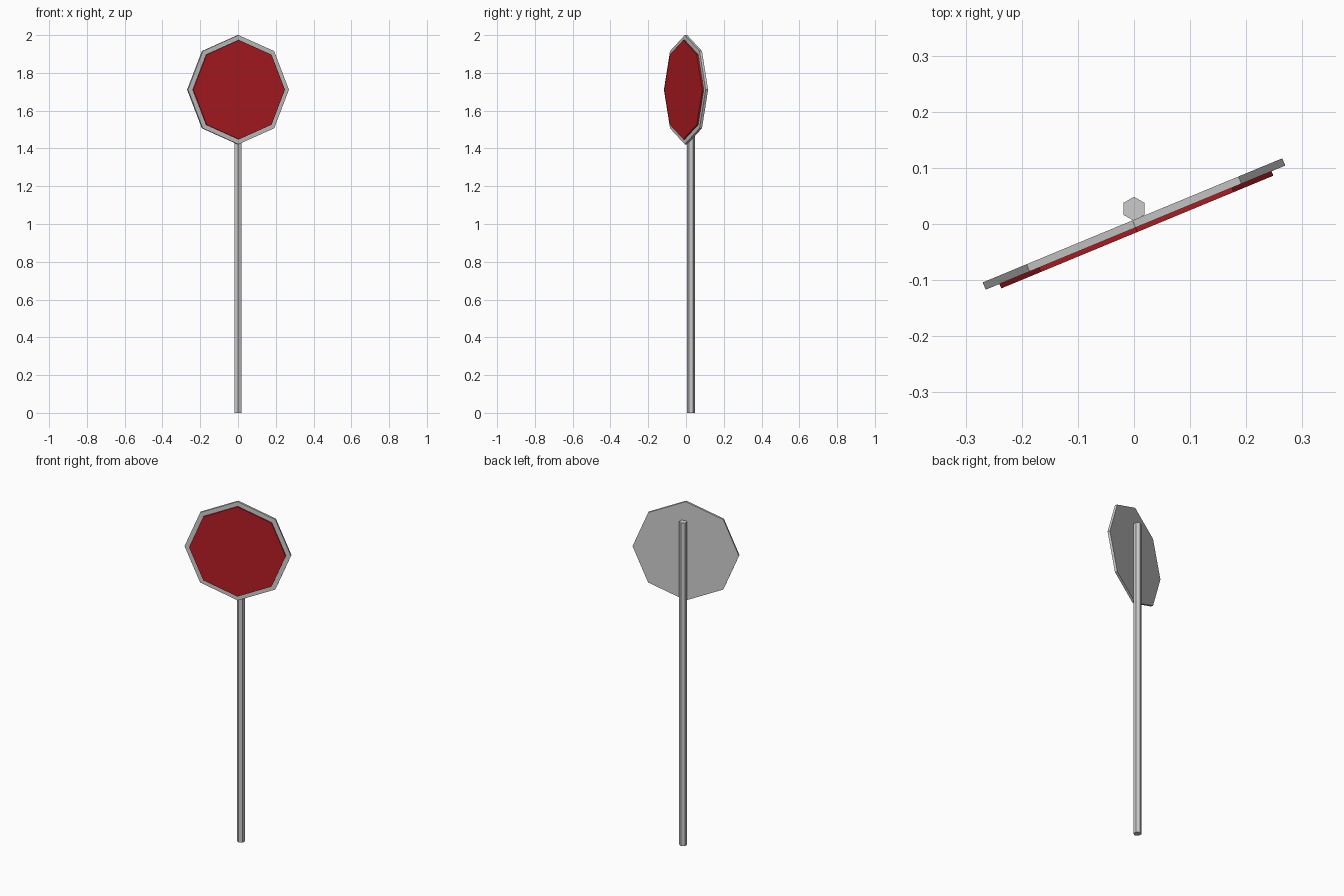
import bpy
from math import radians, sin, cos

if "Cube" in bpy.data.objects:
    bpy.data.objects.remove(bpy.data.objects["Cube"])

TURN = radians(22.5)      # sign panel is turned about the post
CENTRE_Z = 1.711


def octagon_plate(name, radius, front, back):
    """Eight-sided plate, one corner up; front/back are distances along its facing direction."""
    mid = (front + back) / 2
    bpy.ops.mesh.primitive_cylinder_add(
        vertices=8, radius=radius, depth=front - back,
        location=(sin(TURN) * mid, -cos(TURN) * mid, CENTRE_Z),
        rotation=(radians(90), 0, TURN))
    plate = bpy.context.object
    plate.name = name
    return plate


# Grey backing plate, whose edge shows as the border
octagon_plate("sign_backing", 0.289, 0.007, -0.007)

# Red face, slightly smaller and raised
face = octagon_plate("sign_face", 0.2625, 0.0155, 0.006)
red = bpy.data.materials.new("red")
red.diffuse_color = (0.45, 0.012, 0.017, 1)
red.use_nodes = True
red.node_tree.nodes["Principled BSDF"].inputs["Base Color"].default_value = red.diffuse_color
face.data.materials.append(red)

# Hexagonal post behind the panel
POST_HEIGHT = 1.89
bpy.ops.mesh.primitive_cylinder_add(
    vertices=6, radius=0.0215, depth=POST_HEIGHT,
    location=(0, 0.027, POST_HEIGHT / 2))
bpy.context.object.name = "post"
